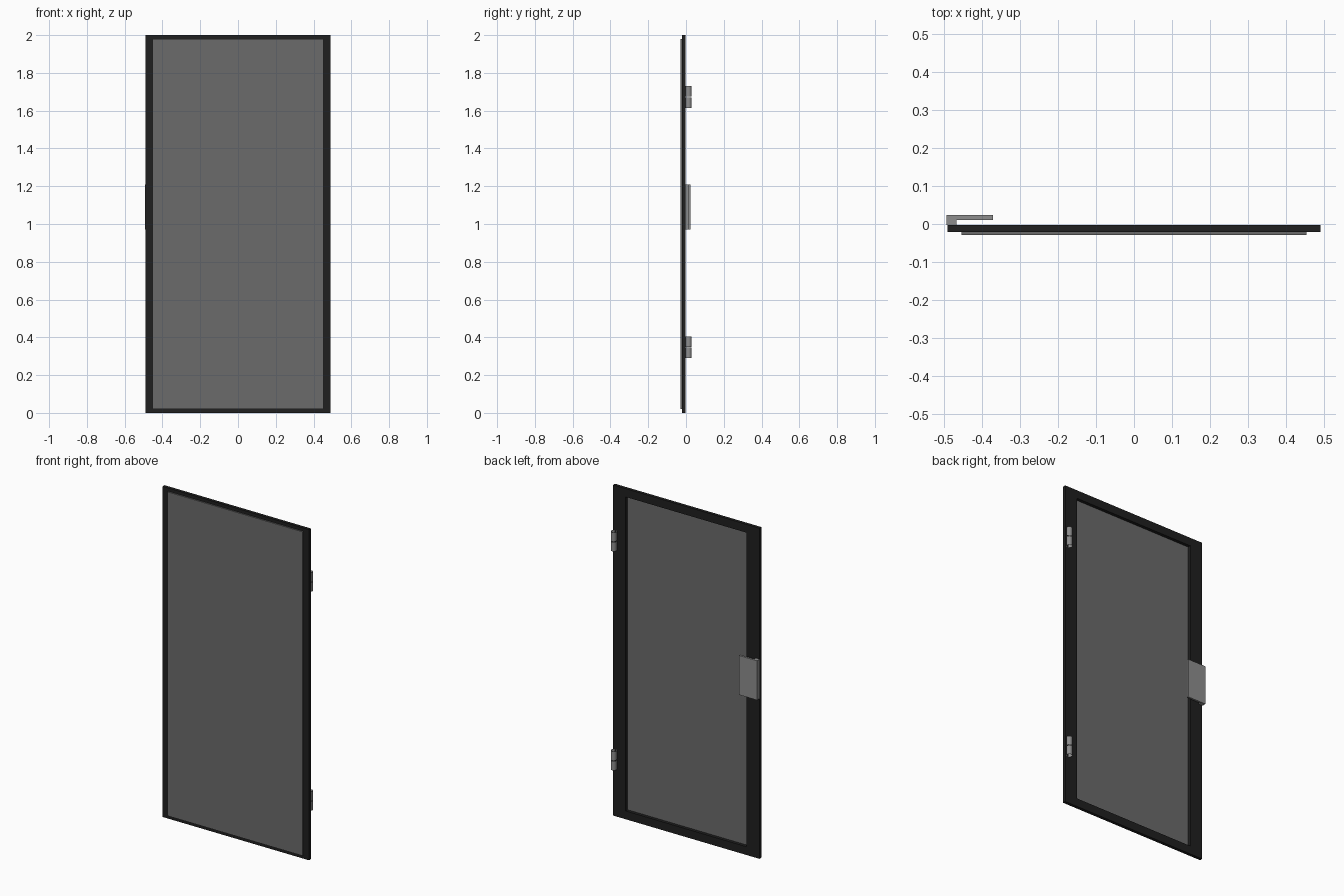
import bpy, bmesh
from mathutils import Matrix

if "Cube" in bpy.data.objects:
    bpy.data.objects.remove(bpy.data.objects["Cube"])


def material(name, v):
    m = bpy.data.materials.new(name)
    m.diffuse_color = (v, v, v, 1)
    m.use_nodes = True
    m.node_tree.nodes["Principled BSDF"].inputs["Base Color"].default_value = m.diffuse_color
    return m


BLACK = material("black_frame", 0.014)
GREY = material("grey_panel", 0.145)
METAL = material("light_metal", 0.27)


def add_object(name, bm, mat):
    bmesh.ops.recalc_face_normals(bm, faces=bm.faces)
    me = bpy.data.meshes.new(name)
    bm.to_mesh(me)
    bm.free()
    me.materials.append(mat)
    ob = bpy.data.objects.new(name, me)
    bpy.context.collection.objects.link(ob)
    return ob


def box(name, x, y, z, mat):
    bm = bmesh.new()
    size = [b - a for a, b in (x, y, z)]
    mid = [(a + b) / 2 for a, b in (x, y, z)]
    bmesh.ops.create_cube(bm, size=1, matrix=Matrix.Translation(mid) @ Matrix.Diagonal((*size, 1)))
    return add_object(name, bm, mat)


def extrude(name, loops, depth, mat):
    """Fill bridged faces from a list of quads and push them along depth."""
    bm = bmesh.new()
    for loop in loops:
        bm.faces.new([bm.verts.new(p) for p in loop])
    bmesh.ops.remove_doubles(bm, verts=bm.verts, dist=1e-5)
    r = bmesh.ops.extrude_face_region(bm, geom=bm.faces[:], use_keep_orig=True)
    bmesh.ops.translate(bm, vec=depth, verts=[v for v in r["geom"] if isinstance(v, bmesh.types.BMVert)])
    return add_object(name, bm, mat)


# Door frame: a rectangular ring with an open middle
outer = [(-0.49, 0), (0.49, 0), (0.49, 2), (-0.49, 2)]
inner = [(-0.405, 0.05), (0.405, 0.05), (0.405, 1.95), (-0.405, 1.95)]
quads = []
for i in range(4):
    j = (i + 1) % 4
    quads.append([(p[0], -0.021, p[1]) for p in (outer[i], outer[j], inner[j], inner[i])])
extrude("door_frame", quads, (0, 0.019, 0), BLACK)

# Panel laid on the front of the frame
box("door_panel", (-0.453, 0.453), (-0.029, -0.021), (0.02, 1.98), GREY)

# L-shaped pull handle on the back
profile = [(-0.492, -0.002), (-0.466, -0.002), (-0.466, 0.011),
           (-0.37, 0.011), (-0.37, 0.023), (-0.492, 0.023)]
extrude("pull_handle", [[(x, y, 0.97) for x, y in profile]], (0, 0, 0.238), METAL)

# Hinges: two open knuckle tubes each
for label, z0 in (("lower", 0.29), ("upper", 1.615)):
    for k, half in enumerate(("bottom", "top")):
        bm = bmesh.new()
        bmesh.ops.create_cone(bm, cap_ends=False, segments=32, radius1=0.0165, radius2=0.0165,
                              depth=0.056,
                              matrix=Matrix.Translation((0.474, 0.0135, z0 + 0.028 + k * 0.059)))
        for f in bm.faces:
            f.smooth = True
        add_object(f"{label}_hinge_{half}_knuckle", bm, METAL)
